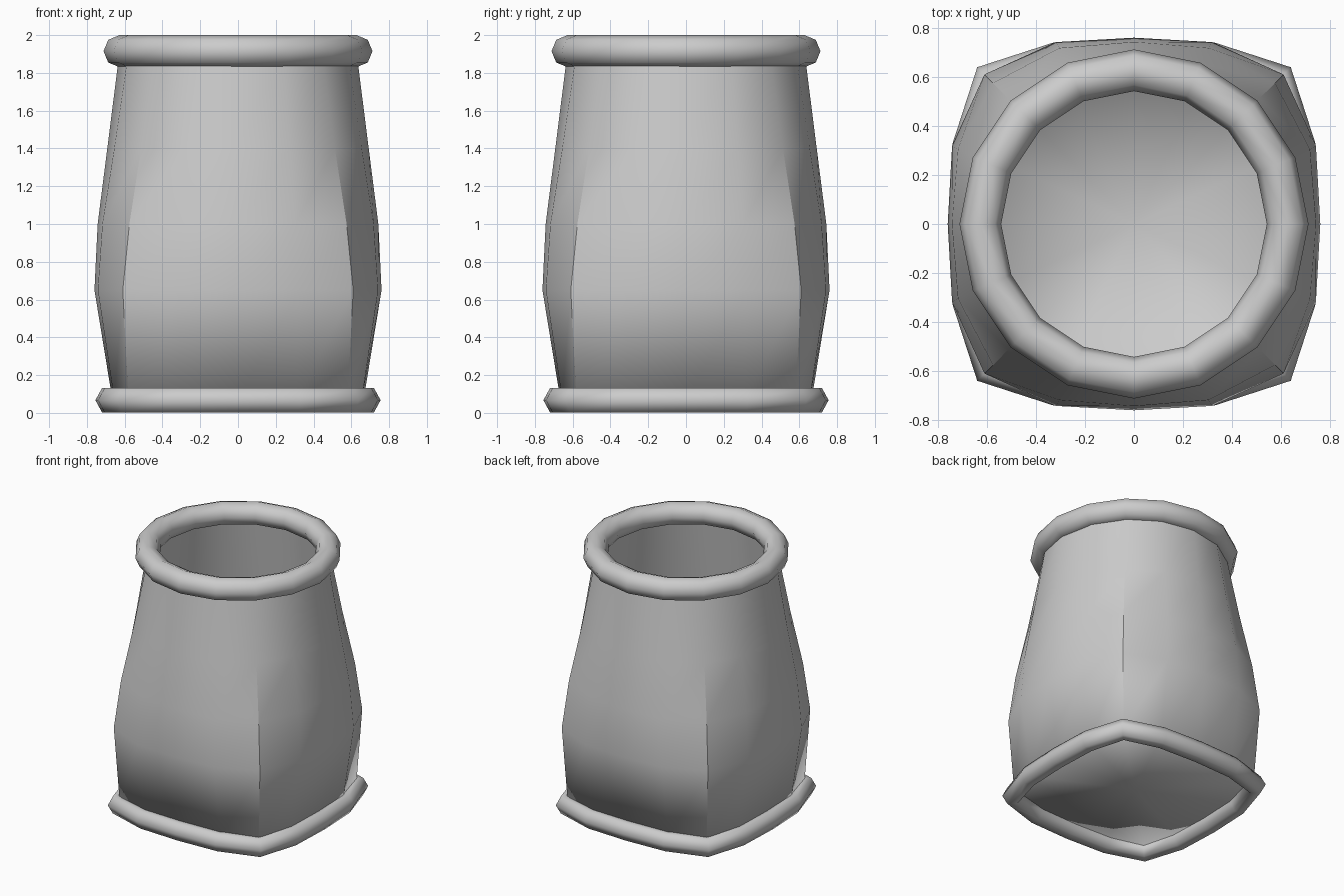
import bpy, bmesh
from math import cos, sin, pi, radians
from mathutils import Vector

if "Cube" in bpy.data.objects:
    bpy.data.objects.remove(bpy.data.objects["Cube"])


def section(z, side, mid, off, corner):
    """16-sided rounded-square outline: side centre, shoulder, corner."""
    quarter = [(side, 0), (mid, off), (corner, corner), (off, mid)]
    pts = []
    for turn in range(4):
        for x, y in quarter:
            for _ in range(turn):
                x, y = -y, x
            pts.append(Vector((x, y, z)))
    return pts


def finish(bm, name):
    bmesh.ops.recalc_face_normals(bm, faces=bm.faces)
    for f in bm.faces:
        f.smooth = True
    me = bpy.data.meshes.new(name)
    bm.to_mesh(me)
    bm.free()
    ob = bpy.data.objects.new(name, me)
    bpy.context.collection.objects.link(ob)
    return ob


def rolled_rim(name, path, r, rz, sides):
    """Closed tube following an outline."""
    bm = bmesh.new()
    n = len(path)
    loops = []
    for i, p in enumerate(path):
        t = path[(i + 1) % n] - path[i - 1]
        out = Vector((t.y, -t.x, 0)).normalized()
        loops.append([bm.verts.new(p + out * r * cos(2 * pi * k / sides)
                                   + Vector((0, 0, rz * sin(2 * pi * k / sides))))
                      for k in range(sides)])
    for i in range(n):
        a, b = loops[i], loops[(i + 1) % n]
        for k in range(sides):
            m = (k + 1) % sides
            bm.faces.new((a[k], b[k], b[m], a[m]))
    return finish(bm, name)


# pot wall: squarish at the base, round at the mouth, thin and open on top
levels = [
    (0.07, 0.665, 0.655, 0.31, 0.58),
    (0.65, 0.76, 0.742, 0.32, 0.61),
    (1.00, 0.743, 0.718, 0.305, 0.575),
    (1.40, 0.692, 0.655, 0.275, 0.513),
    (1.915, 0.627, 0.579, 0.24, 0.443),
]
bm = bmesh.new()
loops = [[bm.verts.new(p) for p in section(*lv)] for lv in levels]
for a, b in zip(loops, loops[1:]):
    for i in range(16):
        j = (i + 1) % 16
        bm.faces.new((a[i], a[j], b[j], b[i]))

# floor: fan of triangles, shaded softly into the wall
centre = bm.verts.new((0, 0, 0.07))
for i in range(16):
    bm.faces.new((centre, loops[0][(i + 1) % 16], loops[0][i]))
bm.normal_update()
for e in bm.edges:
    upright = abs(e.verts[0].co.z - e.verts[1].co.z) > 0.1
    if upright and len(e.link_faces) == 2 and e.calc_face_angle() > radians(28):
        e.smooth = False
finish(bm, "pot_body")

# rims at mouth and base
rolled_rim("top_rim", section(1.915, 0.627, 0.579, 0.24, 0.443), 0.085, 0.085, 8)
rolled_rim("base_rim", section(0.067, 0.685, 0.672, 0.315, 0.59), 0.07, 0.074, 6)
